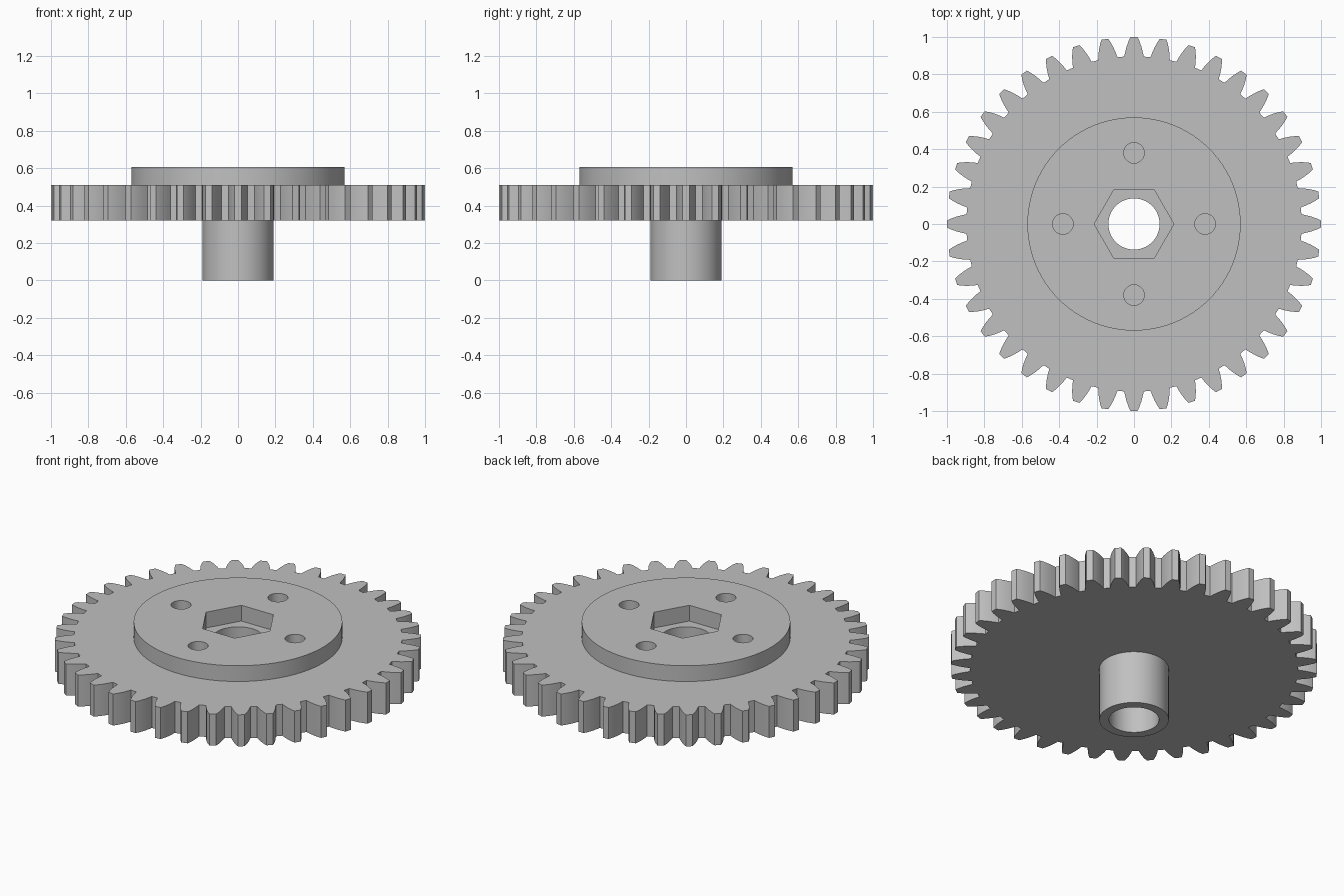
import bpy, bmesh
from math import sin, cos, tau, radians

cube = bpy.data.objects.get("Cube")
if cube:
    bpy.data.objects.remove(cube, do_unlink=True)

# Single grey finish
grey = bpy.data.materials.new("plain grey")
grey.use_nodes = True
colour = (0.53, 0.53, 0.53, 1)
grey.diffuse_color = colour
grey.node_tree.nodes["Principled BSDF"].inputs["Base Color"].default_value = colour

TEETH = 40
BORE = 0.137
HUB_TOP, GEAR_TOP, DISC_TOP = 0.32, 0.51, 0.605


def ring(radius, sides, cx=0, cy=0):
    return [(cx + radius * cos(tau * i / sides), cy + radius * sin(tau * i / sides))
            for i in range(sides)]


def gear_outline():
    # Radius and half width up one curved tooth flank
    flank = [(0.895, 0.052), (0.92, 0.047), (0.95, 0.039), (0.98, 0.028), (1.0, 0.018)]
    tooth = [(r, -w) for r, w in flank] + [(r, w) for r, w in reversed(flank)]
    points = []
    for i in range(TEETH):
        c, s = cos(tau * i / TEETH), sin(tau * i / TEETH)
        points += [(x * c - y * s, x * s + y * c) for x, y in tooth]
    return points


def plate(name, outlines, bottom, top):
    """Fill an outline with holes and extrude it upwards."""
    bm = bmesh.new()
    for outline in outlines:
        verts = [bm.verts.new((x, y, bottom)) for x, y in outline]
        for a, b in zip(verts, verts[1:] + verts[:1]):
            bm.edges.new((a, b))
    bmesh.ops.triangle_fill(bm, edges=bm.edges[:], use_beauty=True, normal=(0, 0, 1))
    cap = bmesh.ops.extrude_face_region(bm, geom=bm.faces[:], use_keep_orig=True)
    moved = [v for v in cap["geom"] if isinstance(v, bmesh.types.BMVert)]
    bmesh.ops.translate(bm, verts=moved, vec=(0, 0, top - bottom))
    bmesh.ops.recalc_face_normals(bm, faces=bm.faces[:])
    mesh = bpy.data.meshes.new(name)
    bm.to_mesh(mesh)
    bm.free()
    mesh.materials.append(grey)
    obj = bpy.data.objects.new(name, mesh)
    bpy.context.collection.objects.link(obj)
    bpy.ops.object.select_all(action="DESELECT")
    obj.select_set(True)
    bpy.context.view_layer.objects.active = obj
    bpy.ops.object.shade_smooth_by_angle(angle=radians(12))


# Hollow shaft below the gear
plate("hub_tube", [ring(0.19, 64), ring(BORE, 64)], 0, HUB_TOP)

# Toothed wheel with the shaft bore
plate("gear_wheel", [gear_outline(), ring(BORE, 64)], HUB_TOP, GEAR_TOP)

# Raised disc with a hexagonal nut pocket and four blind screw holes
screw_holes = [ring(0.055, 32, x, y) for x, y in ring(0.38, 4)]
plate("raised_disc", [ring(0.57, 96), ring(0.213, 6)] + screw_holes, GEAR_TOP, DISC_TOP)
